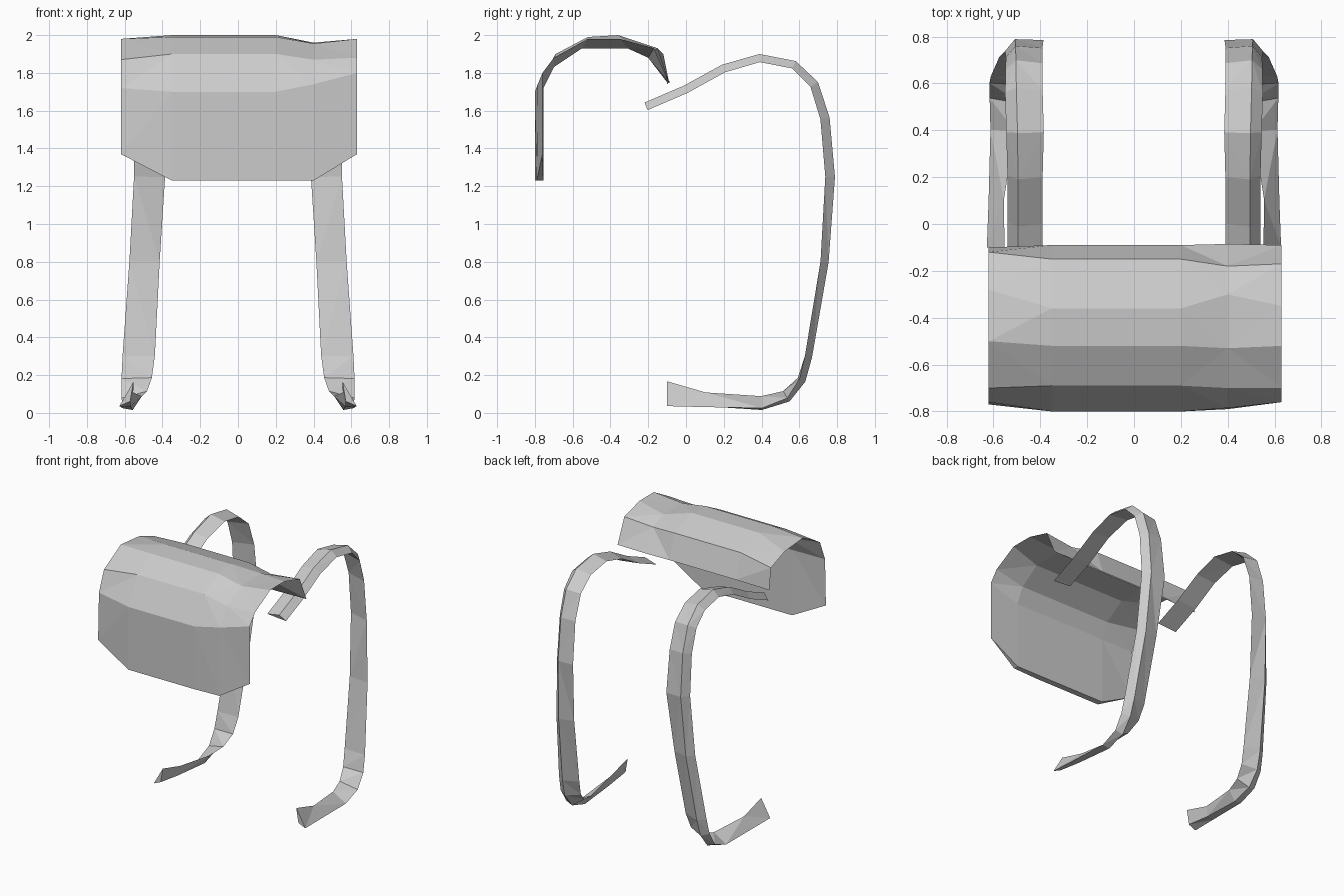
import bpy, bmesh
from math import sin, cos, radians
from mathutils import Vector

cube = bpy.data.objects.get("Cube")
if cube:
    bpy.data.objects.remove(cube, do_unlink=True)

grey = bpy.data.materials.new("light_grey")
grey.use_nodes = True
grey.diffuse_color = (0.6, 0.6, 0.6, 1)
grey.node_tree.nodes["Principled BSDF"].inputs["Base Color"].default_value = (0.6, 0.6, 0.6, 1)


def loft(name, rows, closed=False):
    """Skin a list of equally long point rows with flat faces."""
    bm = bmesh.new()
    grid = [[bm.verts.new(p) for p in row] for row in rows]
    count = len(rows[0])
    for a, b in zip(grid, grid[1:]):
        for i in range(count if closed else count - 1):
            j = (i + 1) % count
            bm.faces.new((a[i], a[j], b[j], b[i]))
    if closed:
        bm.faces.new(grid[0])
        bm.faces.new(grid[-1])
    bmesh.ops.remove_doubles(bm, verts=bm.verts[:], dist=0.0005)
    bmesh.ops.triangulate(bm, faces=bm.faces[:])
    bmesh.ops.recalc_face_normals(bm, faces=bm.faces[:])
    mesh = bpy.data.meshes.new(name)
    bm.to_mesh(mesh)
    bm.free()
    mesh.materials.append(grey)
    obj = bpy.data.objects.new(name, mesh)
    bpy.context.collection.objects.link(obj)
    return obj


# Curved flap: arched (y, z) profiles, bulging in the middle, pinched near one end,
# with a lining that meets the outside at both ends
left_end = [(-.76, 1.37), (-.76, 1.8), (-.7, 1.88), (-.52, 1.98), (-.35, 1.98), (-.17, 1.93), (-.09, 1.75)]
pinch = [(-.79, 1.23), (-.785, 1.74), (-.7, 1.87), (-.53, 1.955), (-.3, 1.96), (-.18, 1.91), (-.085, 1.75)]
middle = [(-.8, 1.23), (-.8, 1.7), (-.69, 1.9), (-.52, 1.99), (-.36, 2), (-.15, 1.93), (-.09, 1.75)]
right_end = [(-.77, 1.37), (-.76, 1.72), (-.7, 1.87), (-.5, 1.98), (-.28, 1.96), (-.12, 1.9), (-.1, 1.74)]
lining = [(-.755, 1.23), (-.755, 1.72), (-.7, 1.83), (-.55, 1.93), (-.31, 1.93), (-.2, 1.88), (-.1, 1.75)]
hem = lining[:1]
sections = [(-.62, right_end[:1] + right_end), (-.35, hem + middle), (.2, hem + middle),
            (.4, hem + pinch), (.63, left_end[:1] + left_end),
            (.4, hem + lining), (.2, hem + lining), (-.35, hem + lining),
            (-.62, right_end[:1] + right_end)]
loft("flap", [[(x, y, z) for y, z in profile] for x, profile in sections])

# Strap stations: y, z, centre x, half width, roll in degrees
stations = [
    (-.21, 1.62, .465, .075, 0), (0, 1.71, .465, .075, 0), (.2, 1.82, .465, .075, 0),
    (.39, 1.875, .465, .08, 0), (.57, 1.84, .47, .08, 0), (.68, 1.74, .47, .08, -5),
    (.74, 1.56, .47, .08, -8), (.77, 1.25, .47, .085, -10), (.73, .8, .495, .08, 0),
    (.64, .3, .525, .085, 5), (.605, .18, .535, .08, 10), (.53, .09, .545, .07, 25),
    (.4, .05, .555, .06, 40), (.1, .065, .58, .05, 60), (-.1, .098, .582, .075, 67)]


def strap(name, side):
    """Thin triangular ribbon that twists along its path and ends upright."""
    rows = []
    for i, (y, z, x, half, roll) in enumerate(stations):
        before, after = stations[max(i - 1, 0)], stations[min(i + 1, len(stations) - 1)]
        along = Vector((0, after[0] - before[0], after[1] - before[1])).normalized()
        if after is stations[i]:
            along = Vector((0, -1, 0))
        normal = Vector((0, -along.z, along.y))
        r = radians(roll)
        across = Vector((cos(r), 0, 0)) + normal * sin(r)
        ridge = normal * cos(r) - Vector((sin(r), 0, 0))
        centre = Vector((x, y, z))
        points = [centre - across * half, centre + ridge * .025 + across * half * .4,
                  centre + across * half - ridge * .018]
        rows.append([(p.x * side, p.y, p.z) for p in points])
    return loft(name, rows, closed=True)


strap("left_strap", 1)
strap("right_strap", -1)
